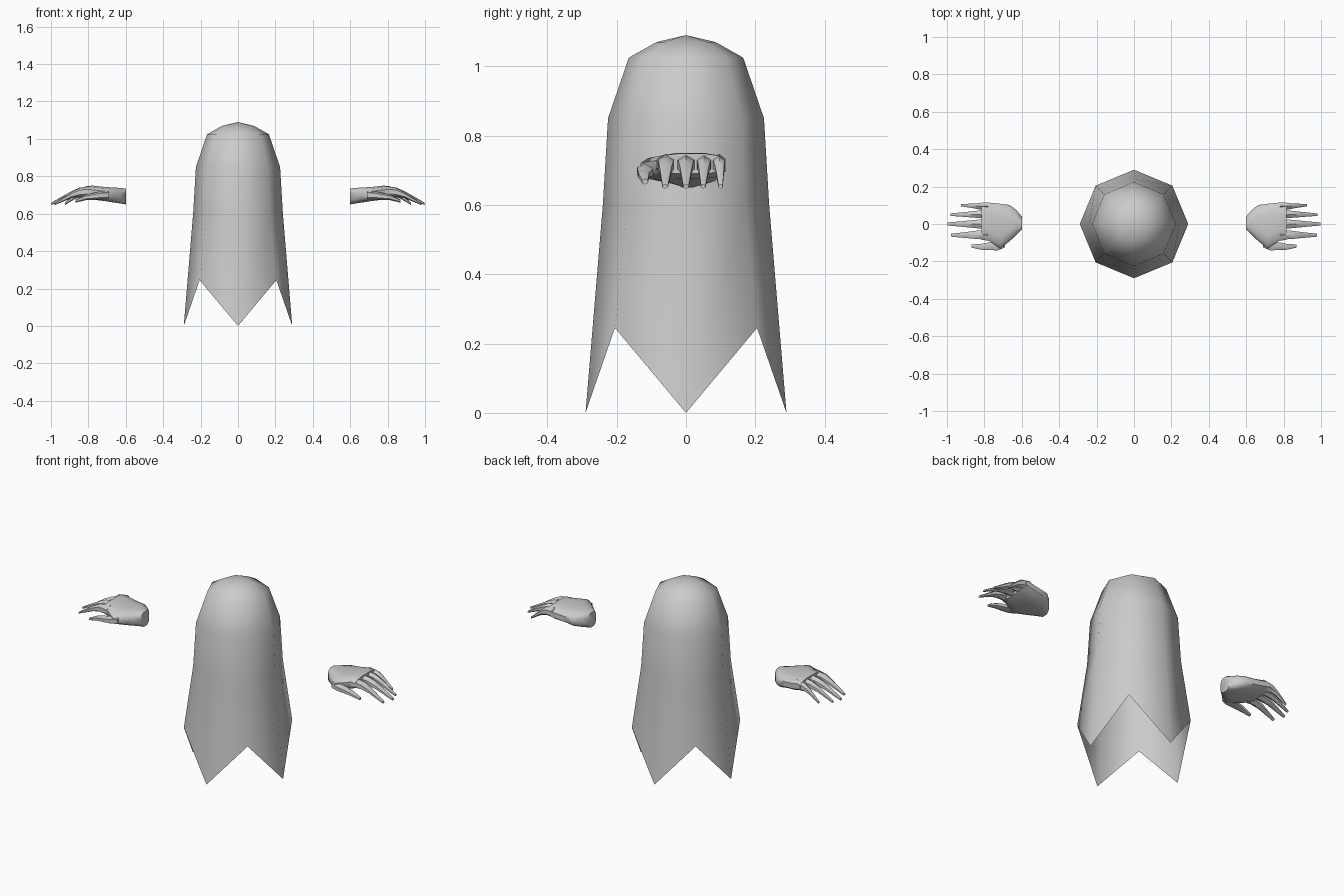
import bpy, bmesh, math
from mathutils import Vector

if "Cube" in bpy.data.objects:
    bpy.data.objects.remove(bpy.data.objects["Cube"])


def finish(bm, name, angle):
    bmesh.ops.recalc_face_normals(bm, faces=bm.faces)
    me = bpy.data.meshes.new(name)
    bm.to_mesh(me)
    bm.free()
    ob = bpy.data.objects.new(name, me)
    bpy.context.collection.objects.link(ob)
    bpy.ops.object.select_all(action='DESELECT')
    ob.select_set(True)
    bpy.context.view_layer.objects.active = ob
    bpy.ops.object.shade_smooth_by_angle(angle=math.radians(angle))
    return ob


def bridge(bm, a, b):
    n = len(a)
    for i in range(n):
        bm.faces.new((a[i], a[(i + 1) % n], b[(i + 1) % n], b[i]))


# Cloak: eight-sided open shell with a zigzag hem
def build_cloak():
    bm = bmesh.new()
    profile = [(0.29, 0), (0.24, 0.6), (0.225, 0.85), (0.165, 1.025), (0.085, 1.07)]
    rings = []
    for r, z in profile:
        ring = []
        for i in range(8):
            a = i * math.pi / 4
            hem = 0.245 if z == 0 and i % 2 else z
            ring.append(bm.verts.new((r * math.cos(a), r * math.sin(a), hem)))
        rings.append(ring)
    for a, b in zip(rings, rings[1:]):
        bridge(bm, a, b)
    top = bm.verts.new((0, 0, 1.09))
    for i in range(8):
        bm.faces.new((rings[-1][i], rings[-1][(i + 1) % 8], top))
    finish(bm, "cloak", 60)


# Closed tube along x; sections are (x, y, z, half width, half height)
def loft(bm, sections, n, square, side):
    rings = []
    for x, y, z, ry, rz in sections:
        ring = []
        for i in range(n):
            a = (i + 0.5) * 2 * math.pi / n
            c, s = math.cos(a), math.sin(a)
            c = math.copysign(abs(c) ** square, c)
            s = math.copysign(abs(s) ** square, s)
            k = max(abs(math.cos((j + 0.5) * 2 * math.pi / n)) for j in range(n)) ** square
            m = max(abs(math.sin((j + 0.5) * 2 * math.pi / n)) for j in range(n)) ** square
            ring.append(bm.verts.new((side * x, y + ry * c / k, z + rz * s / m)))
        rings.append(ring)
    for a, b in zip(rings, rings[1:]):
        bridge(bm, a, b)
    bm.faces.new(rings[0][::-1])
    bm.faces.new(rings[-1])


# Hand: flat palm, four drooping fingers and a thumb on the front side
def build_hand(side, name):
    bm = bmesh.new()
    palm = [  # x, y min, y max, z min, z max
        (0.60, -0.03, 0.04, 0.65, 0.735), (0.63, -0.06, 0.075, 0.655, 0.738),
        (0.665, -0.092, 0.102, 0.66, 0.74), (0.715, -0.132, 0.108, 0.668, 0.743),
        (0.775, -0.09, 0.114, 0.675, 0.75), (0.815, -0.084, 0.114, 0.69, 0.748)]
    loft(bm, [(x, (a + b) / 2, (c + d) / 2, (b - a) / 2, (d - c) / 2)
              for x, a, b, c, d in palm], 12, 0.7, side)
    # fingers: base y, tip x, tip y, half width
    for y, tx, ty, w in [(0.095, 0.925, 0.1, 0.019), (0.052, 0.98, 0.05, 0.022),
                         (0.0, 0.998, 0.0, 0.026), (-0.058, 0.978, -0.06, 0.026)]:
        mid = 0.80 + (tx - 0.80) * 0.5
        loft(bm, [(0.78, y, 0.718, w, 0.03), (0.80 + (tx - 0.8) * 0.25, y, 0.715, w * 0.85, 0.024),
                  (mid, (y + ty) / 2, 0.70, w * 0.65, 0.016),
                  (tx, ty, 0.653, w * 0.3, 0.006)], 6, 1.0, side)
    # thumb
    loft(bm, [(0.69, -0.095, 0.70, 0.03, 0.026), (0.73, -0.115, 0.698, 0.026, 0.022),
              (0.815, -0.122, 0.687, 0.016, 0.015), (0.87, -0.118, 0.667, 0.008, 0.008)],
         6, 1.0, side)
    finish(bm, name, 50)


build_cloak()
build_hand(1, "hand_right")
build_hand(-1, "hand_left")
